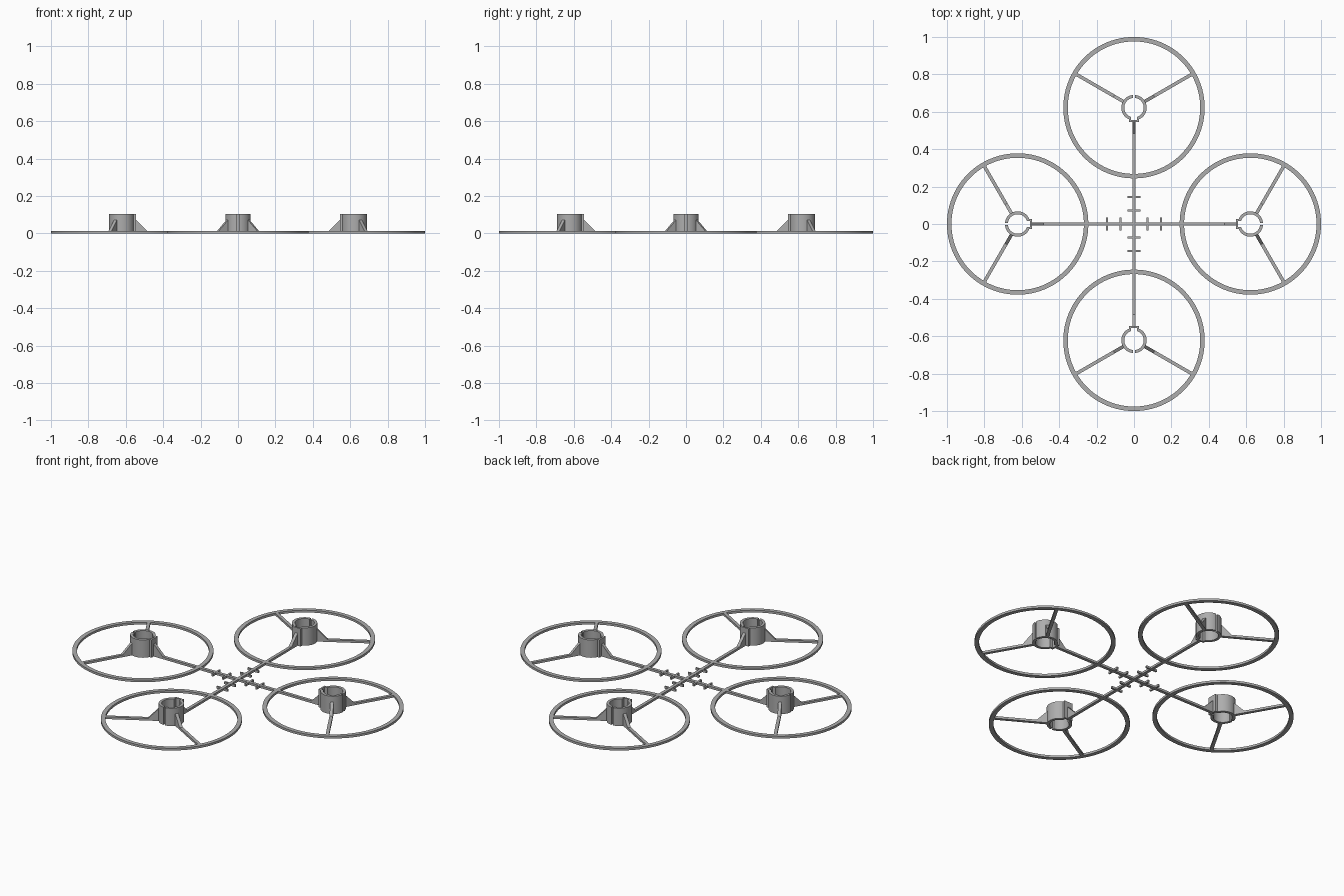
import bpy, bmesh
from math import sin, cos, asin, pi, radians
from mathutils import Matrix

cube = bpy.data.objects.get("Cube")
if cube:
    bpy.data.objects.remove(cube, do_unlink=True)

grey = bpy.data.materials.new("plain grey")
grey.use_nodes = True
GREY = (0.42, 0.42, 0.42, 1)
grey.diffuse_color = GREY
grey.node_tree.nodes["Principled BSDF"].inputs["Base Color"].default_value = GREY

CENTRE = 0.622                   # distance of each rotor from the middle
RING_OUT, RING_IN = 0.378, 0.354
PLATE = 0.013                    # thickness of rings and bars
BAR = 0.018                      # width of arms and spokes
TUBE_OUT, TUBE_IN, TUBE_H = 0.068, 0.052, 0.105
KEY = 0.077                      # reach of the key slot box


def finish(name, bm, matrix):
    bmesh.ops.recalc_face_normals(bm, faces=bm.faces)
    bm.transform(matrix)
    mesh = bpy.data.meshes.new(name)
    bm.to_mesh(mesh)
    bm.free()
    mesh.materials.append(grey)
    obj = bpy.data.objects.new(name, mesh)
    bpy.context.collection.objects.link(obj)
    bpy.ops.object.select_all(action='DESELECT')
    obj.select_set(True)
    bpy.context.view_layer.objects.active = obj
    bpy.ops.object.shade_smooth_by_angle(angle=radians(30))


def prism(name, points, vector, matrix):
    """Extrude a closed outline of 3D points along a vector."""
    bm = bmesh.new()
    face = bm.faces.new([bm.verts.new(p) for p in points])
    new = bmesh.ops.extrude_face_region(bm, geom=[face], use_keep_orig=True)
    verts = [v for v in new["geom"] if isinstance(v, bmesh.types.BMVert)]
    bmesh.ops.translate(bm, verts=verts, vec=vector)
    finish(name, bm, matrix)


def bar(name, start, end, width, matrix):
    h = width / 2
    prism(name, [(start, -h, 0), (end, -h, 0), (end, h, 0), (start, h, 0)],
          (0, 0, PLATE), matrix)


def gusset(name, start, foot, height, matrix):
    h = BAR / 2
    prism(name, [(start, -h, 0), (foot, -h, 0), (foot, -h, PLATE), (start, -h, height)],
          (0, BAR, 0), matrix)


def ring(name, matrix, steps=96):
    bm = bmesh.new()
    section = [bm.verts.new(p) for p in ((RING_IN, 0, 0), (RING_OUT, 0, 0),
                                         (RING_OUT, 0, PLATE), (RING_IN, 0, PLATE))]
    edges = [bm.edges.new((section[i], section[(i + 1) % 4])) for i in range(4)]
    bmesh.ops.spin(bm, geom=section + edges, cent=(0, 0, 0), axis=(0, 0, 1),
                   angle=2 * pi, steps=steps)
    bmesh.ops.remove_doubles(bm, verts=bm.verts, dist=0.0001)
    finish(name, bm, matrix)


def arc(radius, y_start, y_end, steps=24):
    a, b = asin(y_start / radius), pi - asin(y_end / radius)
    return [(radius * cos(a + (b - a) * i / steps),
             radius * sin(a + (b - a) * i / steps), 0) for i in range(steps + 1)]


def mirrored(points):
    return points + [(x, -y, z) for x, y, z in reversed(points)]


# Motor sleeve outline: split tube with a square key slot facing the middle
SLIT = 0.005
outer = mirrored(arc(TUBE_OUT, SLIT, 0.028) + [(-KEY, 0.028, 0)])
inner = mirrored(arc(TUBE_IN, SLIT, 0.017) + [(-KEY + 0.01, 0.017, 0)])
sleeve = outer + inner[::-1]

for k, side in enumerate(("left", "back", "right", "front")):
    turn = Matrix.Rotation(k * pi / 2, 4, 'Z')
    rotor = turn @ Matrix.Translation((CENTRE, 0, 0))

    # Arm with its little cross pegs
    bar(side + "_arm", 0, CENTRE - KEY + 0.004, BAR, turn)
    for n, d in enumerate((0.073, 0.144)):
        peg = turn @ Matrix.Translation((d, 0, 0)) @ Matrix.Rotation(pi / 2, 4, 'Z')
        bar(f"{side}_cross_peg_{n + 1}", -0.036, 0.036, 0.01, peg)

    # Guard ring, motor sleeve and inner gusset
    ring(side + "_guard_ring", rotor)
    prism(side + "_motor_sleeve", sleeve, (0, 0, TUBE_H), rotor)
    gusset(side + "_arm_gusset", KEY - 0.004, 0.137, 0.077,
           rotor @ Matrix.Rotation(pi, 4, 'Z'))

    # Two outer spokes with gussets
    for n, angle in enumerate((-60, 60)):
        spoke = rotor @ Matrix.Rotation(radians(angle), 4, 'Z')
        bar(f"{side}_spoke_{n + 1}", TUBE_OUT - 0.006, RING_IN + 0.008, BAR, spoke)
        gusset(f"{side}_spoke_gusset_{n + 1}", TUBE_OUT - 0.006, 0.124, 0.077, spoke)
